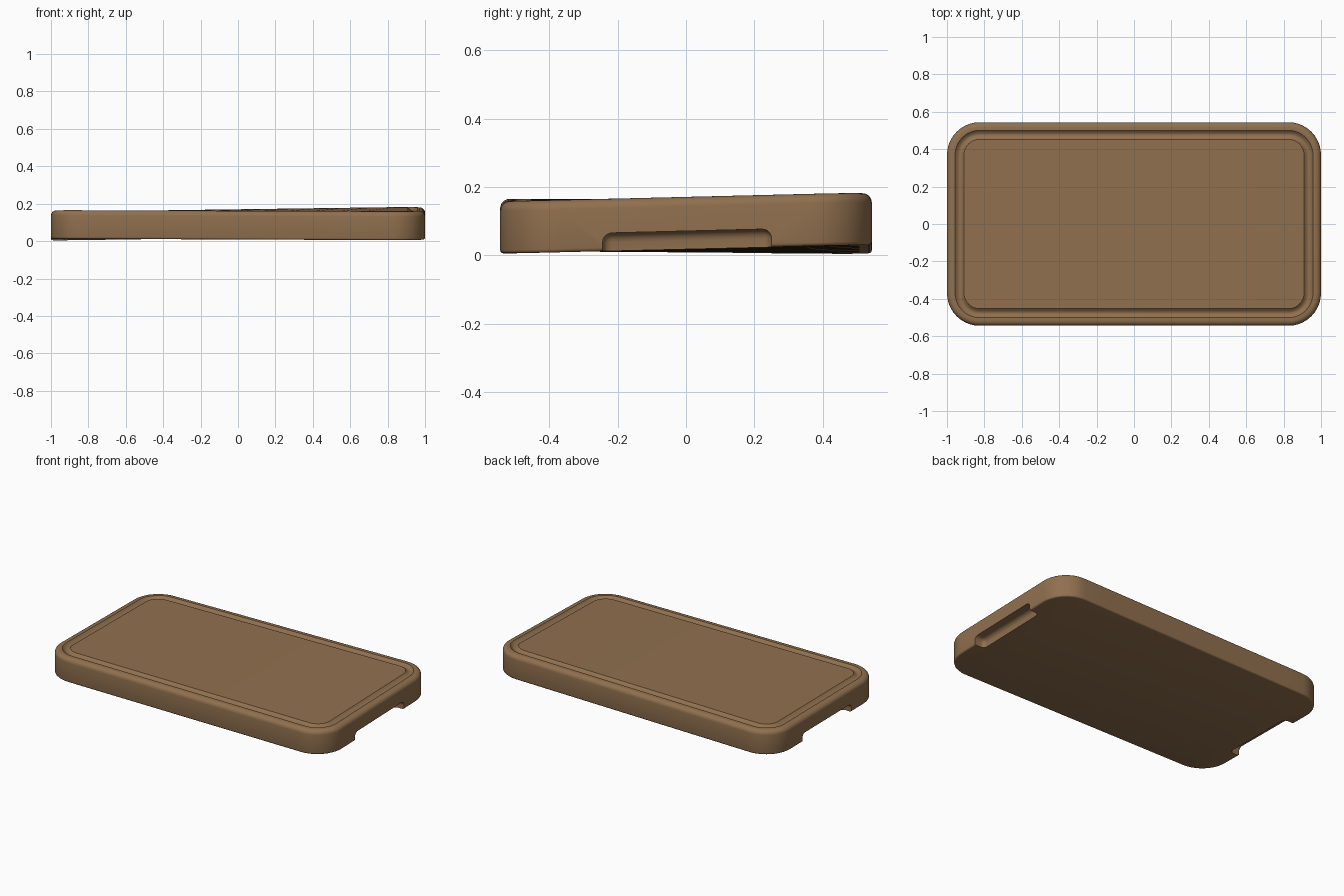
import bpy, bmesh, math
from mathutils import Matrix, Vector

cube = bpy.data.objects.get("Cube")
if cube:
    bpy.data.objects.remove(cube, do_unlink=True)

HALF_X, HALF_Y, THICK, CORNER = 1.0, 0.544, 0.153, 0.175

wood = bpy.data.materials.new("brown wood")
wood.use_nodes = True
wood.diffuse_color = (0.28, 0.162, 0.077, 1)
wood.node_tree.nodes["Principled BSDF"].inputs["Base Color"].default_value = wood.diffuse_color


def warp(bm):
    """Slight twist of the old board."""
    for v in bm.verts:
        x, y, z = v.co
        v.co.z = z + 0.013 + 0.005 * x + 0.008 * y + 0.017 * x * y


def make_object(name, bm):
    warp(bm)
    bmesh.ops.recalc_face_normals(bm, faces=bm.faces)
    mesh = bpy.data.meshes.new(name)
    bm.to_mesh(mesh)
    bm.free()
    mesh.materials.append(wood)
    obj = bpy.data.objects.new(name, mesh)
    bpy.context.collection.objects.link(obj)
    return obj


def back_half(inset, z, steps=10, spans=12):
    """Back half of a rounded rectangle, from right to left."""
    r = max(CORNER - inset, 0.07)
    cx, cy = HALF_X - inset - r, HALF_Y - inset - r
    arc = [(r * math.cos(i * math.pi / 2 / steps), r * math.sin(i * math.pi / 2 / steps))
           for i in range(steps + 1)]
    pts = [(cx + a, cy + b) for a, b in arc]
    pts += [(cx - 2 * cx * i / spans, cy + r) for i in range(1, spans)]
    pts += [(-cx - a, cy + b) for a, b in reversed(arc)]
    return [Vector((x, y, z)) for x, y in pts]


# Edge section: bottom round, side, top round, rim, juice groove
def quarter(radius, z, up, n=6):
    out = []
    for i in range(n + 1):
        a = i * math.pi / 2 / n
        if up:
            out.append((radius * (1 - math.cos(a)), z - radius + radius * math.sin(a)))
        else:
            out.append((radius * (1 - math.sin(a)), z + radius - radius * math.cos(a)))
    return out


section = quarter(0.01, 0, False, 3) + quarter(0.028, THICK, True)
for i in range(9):
    t = i / 8
    section.append((0.043 + 0.048 * t, THICK - 0.014 * math.sin(math.pi * t)))

# Board body
bm = bmesh.new()
rings = []
for inset, z in section:
    back = back_half(inset, z)
    front = [Vector((p.x, -p.y, p.z)) for p in back]
    rings.append([bm.verts.new(p) for p in back + front[::-1]])
count = len(rings[0])
for low, high in zip(rings, rings[1:]):
    for i in range(count):
        j = (i + 1) % count
        bm.faces.new((low[i], low[j], high[j], high[i]))
for ring in (rings[0], rings[-1]):
    for i in range(count // 2 - 1):
        bm.faces.new((ring[i], ring[i + 1], ring[-2 - i], ring[-1 - i]))
board = make_object("cutting_board", bm)

# Finger notches under both ends
for side, name in ((1, "left_notch_cutter"), (-1, "right_notch_cutter")):
    bm = bmesh.new()
    bmesh.ops.create_cube(bm, size=1, matrix=Matrix.Translation((side * 1.08, 0.003, -0.047))
                          @ Matrix.Diagonal((0.3, 0.495, 0.2, 1)))
    bmesh.ops.bevel(bm, geom=bm.edges[:], offset=0.028, segments=5, profile=0.5, affect='EDGES')
    cutter = make_object(name, bm)
    cutter.hide_render = True
    cut = board.modifiers.new(name, 'BOOLEAN')
    cut.operation = 'DIFFERENCE'
    cut.solver = 'EXACT'
    cut.object = cutter

# Bake the cuts, then drop the cutters
bpy.context.view_layer.update()
depsgraph = bpy.context.evaluated_depsgraph_get()
baked = bpy.data.meshes.new_from_object(board.evaluated_get(depsgraph))
cutters = [m.object for m in board.modifiers]
board.modifiers.clear()
board.data = baked
baked.materials.clear()
baked.materials.append(wood)
for poly in baked.polygons:
    poly.material_index = 0
for cutter in cutters:
    bpy.data.objects.remove(cutter, do_unlink=True)

bpy.ops.object.select_all(action='DESELECT')
board.select_set(True)
bpy.context.view_layer.objects.active = board
bpy.ops.object.shade_smooth_by_angle(angle=math.radians(35))
